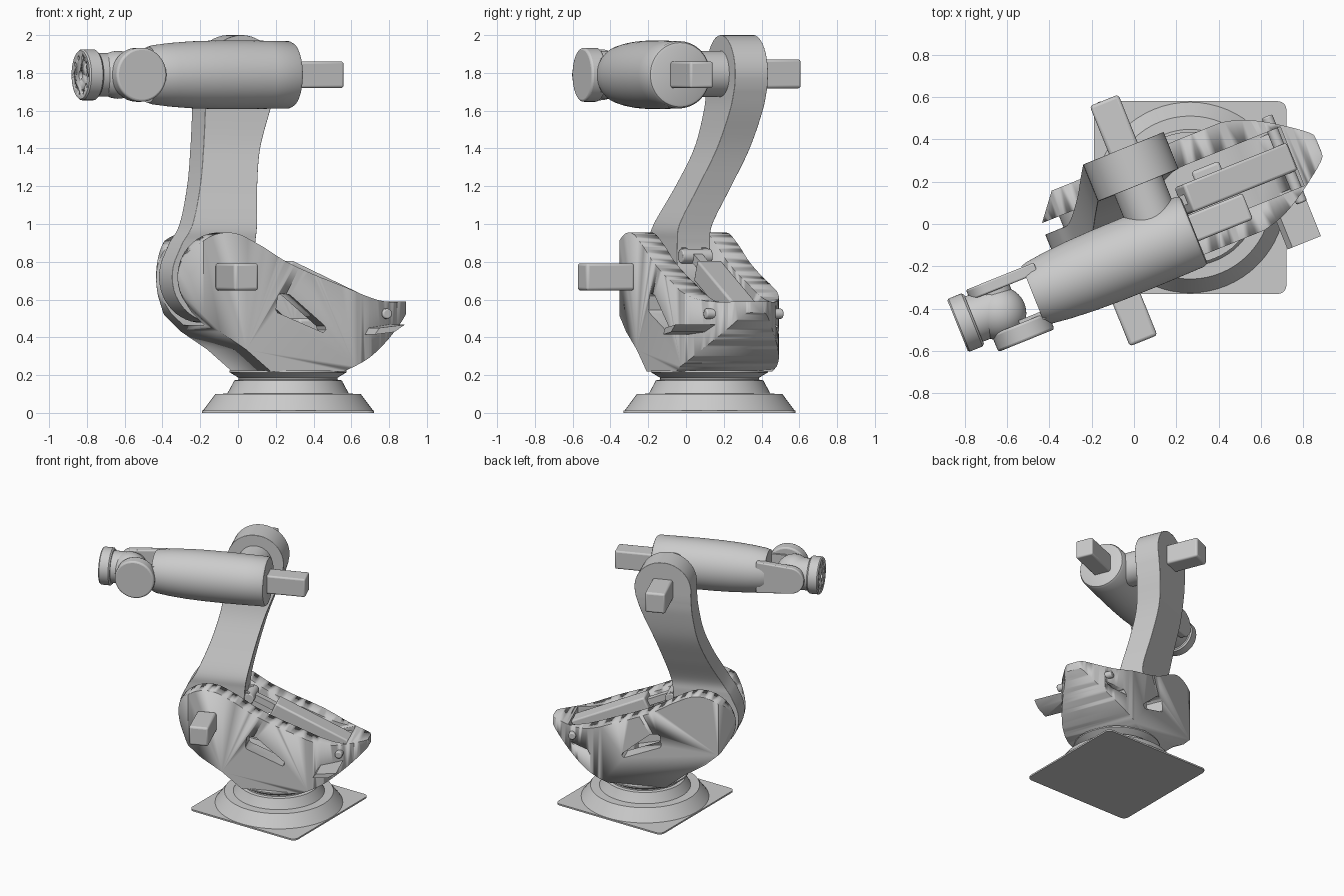
import bpy, bmesh, math
from mathutils import Matrix, Vector

if "Cube" in bpy.data.objects:
    bpy.data.objects.remove(bpy.data.objects["Cube"])

# Robot frame: a = along the arm, b = sideways, z = up; turned on the base
BASE = Matrix.Translation((0.265, 0.125, 0))
TURN = BASE @ Matrix.Rotation(math.radians(22), 4, 'Z')


def finish(name, bm, mat=TURN, bevel=0, angle=35):
    bmesh.ops.recalc_face_normals(bm, faces=bm.faces)
    bm.transform(mat)
    me = bpy.data.meshes.new(name)
    bm.to_mesh(me)
    bm.free()
    ob = bpy.data.objects.new(name, me)
    bpy.context.collection.objects.link(ob)
    if bevel:
        m = ob.modifiers.new("bevel", 'BEVEL')
        m.width, m.segments, m.limit_method = bevel, 3, 'ANGLE'
        m.angle_limit = math.radians(40)
    bpy.ops.object.select_all(action='DESELECT')
    ob.select_set(True)
    bpy.context.view_layer.objects.active = ob
    bpy.ops.object.shade_smooth_by_angle(angle=math.radians(angle))
    return ob


def prism(name, pts, lo, hi, plane='az', mat=TURN, bevel=0):
    put = {'az': lambda p, q, t: (p, t, q), 'ab': lambda p, q, t: (p, q, t),
           'bz': lambda p, q, t: (t, p, q)}[plane]
    bm = bmesh.new()
    rings = [[bm.verts.new(put(p, q, t)) for p, q in pts] for t in (lo, hi)]
    for r in rings:
        bm.faces.new(r)
    n = len(pts)
    for i in range(n):
        j = (i + 1) % n
        bm.faces.new((rings[0][i], rings[0][j], rings[1][j], rings[1][i]))
    return finish(name, bm, mat, bevel)


def arc(p, q, r, start=0, end=360, n=48):
    m = n if end - start == 360 else n + 1
    return [(p + r * math.cos(math.radians(start + (end - start) * i / n)),
             q + r * math.sin(math.radians(start + (end - start) * i / n))) for i in range(m)]


def rect(p, q, hw, hh):
    return [(p - hw, q - hh), (p + hw, q - hh), (p + hw, q + hh), (p - hw, q + hh)]


def curve(pts, n=6):
    # smooth open curve through the points
    v = [Vector(p) for p in pts]
    v = [2 * v[0] - v[1]] + v + [2 * v[-1] - v[-2]]
    out = []
    for k in range(1, len(v) - 2):
        p0, p1, p2, p3 = v[k - 1:k + 3]
        for i in range(n):
            t = i / n
            out.append(tuple(0.5 * (2 * p1 + (p2 - p0) * t + (2 * p0 - 5 * p1 + 4 * p2 - p3) * t * t
                                    + (3 * p1 - p0 - 3 * p2 + p3) * t ** 3)))
    return out + [tuple(pts[-1])]


def lathe(name, prof, mat, n=64):
    bm = bmesh.new()
    rings = [[bm.verts.new((r * math.cos(6.2831853 * i / n), r * math.sin(6.2831853 * i / n), z))
              for i in range(n)] for r, z in prof]
    for lo, hi in zip(rings, rings[1:]):
        for i in range(n):
            bm.faces.new((lo[i], lo[(i + 1) % n], hi[(i + 1) % n], hi[i]))
    bm.faces.new(rings[0])
    bm.faces.new(rings[-1])
    return finish(name, bm, mat)


def boolean(ob, cutter, op='DIFFERENCE'):
    m = ob.modifiers.new("cut", 'BOOLEAN')
    m.object, m.operation, m.solver = cutter, op, 'EXACT'
    bpy.context.view_layer.objects.active = ob
    bpy.ops.object.modifier_move_to_index(modifier="cut", index=0)
    bpy.ops.object.modifier_apply(modifier="cut")
    bpy.data.objects.remove(cutter)


# Base plate and turntable
s = 0.415
corners = [p for k, (x, y) in enumerate(((s, s), (-s, s), (-s, -s), (s, -s)))
           for p in arc(x, y, 0.04, 90 * k, 90 * k + 90, 6)]
prism("base_plate", corners, 0, 0.012, 'ab', BASE)
lathe("base_turntable", [(0.452, 0.01), (0.385, 0.10), (0.322, 0.102), (0.288, 0.165), (0.285, 0.172),
                         (0.262, 0.176), (0.262, 0.186), (0.285, 0.2), (0.31, 0.215), (0.31, 0.225)], BASE)

# Boat-shaped housing: side profile met with plan outline
PA, PZ = -0.457, 0.72
side = arc(PA, PZ, 0.235, 65, 207, 30)[::-1]
side += curve([(-0.358, 0.933), (-0.25, 0.877), (-0.125, 0.803), (0.03, 0.735), (0.166, 0.685),
               (0.34, 0.62), (0.48, 0.59), (0.67, 0.59)])[1:]
side += curve([(0.665, 0.54), (0.59, 0.465), (0.49, 0.38), (0.36, 0.29), (0.21, 0.22)])
side += [(-0.21, 0.22), (-0.35, 0.335), (-0.5, 0.43), (-0.61, 0.53)]
housing = prism("lower_housing", side, -0.4, 0.4)
half = curve([(0.656, 0.03), (0.645, 0.065), (0.571, 0.125), (0.46, 0.2), (0.36, 0.25), (0.27, 0.275)], 5)
half += [(-0.594, 0.275), (-0.69, 0.155), (-0.75, 0.155)]
plan = half + [(a, -b) for a, b in reversed(half)]
boolean(housing, prism("cut_plan", plan, 0, 1.2, 'ab'), 'INTERSECT')
channel = [(-0.8, 0.47), (-0.45, 0.465), (-0.15, 0.40), (0.1, 0.34), (0.3, 0.36), (0.52, 0.5),
           (0.52, 1.1), (-0.8, 1.1)]
boolean(housing, prism("cut_channel", channel, -0.15, 0.15))
for win in ([(-0.17, 0.62), (-0.155, 0.632), (-0.10, 0.625), (0.10, 0.46), (0.105, 0.44), (0.09, 0.425),
             (-0.17, 0.53), (-0.18, 0.545)],
            [(0.335, 0.415), (0.36, 0.45), (0.505, 0.467), (0.445, 0.428)]):
    for lo in (-0.4, 0.14):
        boolean(housing, prism("cut_window", win, lo, lo + 0.26))
bpy.ops.object.shade_smooth_by_angle(angle=math.radians(30))

# Shoulder hub and motor
prism("shoulder_hub", arc(PA, PZ, 0.15), -0.16, 0.16)
prism("shoulder_motor", rect(PA, PZ, 0.07, 0.072), -0.545, -0.27, bevel=0.015)

# Upper arm: loft that swings sideways as it rises
EA, EZ = -0.205, 1.795
rows = []
for i in range(15):
    t = math.pi * (0.04 + 0.58 * i / 14)
    rows.append((PZ - 0.243 * math.cos(t), PA, 0.243 * math.sin(t), 0.0))
mid = curve([(0.90, -0.433, 0.208, 0.0), (1.0, -0.395, 0.184, 0.008), (1.2, -0.336, 0.163, 0.10),
             (1.4, -0.284, 0.162, 0.185), (1.6, -0.233, 0.185, 0.229), (1.72, -0.21, 0.2, 0.24)], 6)
rows += [r for r in mid if r[0] > rows[-1][0] + 0.01]
for i in range(15):
    t = math.pi * (0.46 + 0.52 * i / 14)
    rows.append((EZ - 0.205 * math.cos(t), EA, 0.205 * math.sin(t), 0.24))
bm = bmesh.new()
loops = [[bm.verts.new((a + sa * w, b + sb * 0.094, z)) for sa, sb in ((-1, -1), (1, -1), (1, 1), (-1, 1))]
         for z, a, w, b in rows]
for lo, hi in zip(loops, loops[1:]):
    for i in range(4):
        bm.faces.new((lo[i], lo[(i + 1) % 4], hi[(i + 1) % 4], hi[i]))
bm.faces.new(loops[0])
bm.faces.new(loops[-1])
finish("upper_arm", bm, bevel=0.015)

# Elbow boss and motor
FB, FZ = -0.15, 1.79
prism("elbow_boss", arc(EA, EZ, 0.122), -0.15, 0.16)
prism("elbow_motor", rect(EA, EZ, 0.073, 0.077), 0.32, 0.578, bevel=0.015)

# Counterbalance cylinder, its pins and clevis
tail, head = Vector((0.48, 0.525)), Vector((-0.20, 0.83))
d = (head - tail).normalized()
n = Vector((-d.y, d.x))


def bar(name, s0, s1, h, b, bevel=0):
    p, q = tail + d * s0, tail + d * s1
    return prism(name, [tuple(v) for v in (p + n * h, q + n * h, q - n * h, p - n * h)], -b, b, bevel=bevel)


bar("balance_cylinder", -0.02, 0.56, 0.06, 0.07, 0.012)
bar("balance_rod", 0.5, 0.745, 0.025, 0.025)
prism("clevis_pin", arc(head.x, head.y, 0.038, n=24), -0.085, 0.085, bevel=0.006)
for b in (-0.07, 0.045):
    prism("clevis_lug", [(-0.36, 0.80), (-0.2, 0.795), (-0.165, 0.83), (-0.2, 0.87), (-0.36, 0.90)], b, b + 0.025)
prism("balance_pin", arc(0.48, 0.525, 0.027, n=24), -0.22, 0.22, bevel=0.008)
prism("turntable_motor", rect(0.12, 0.04, 0.07, 0.07), 0.33, 0.50, 'ab', bevel=0.015)


def along_a(a, b=FB):
    # lathe axis pointing to the wrist
    return TURN @ Matrix.Translation((a, b, FZ)) @ Matrix.Rotation(math.radians(-90), 4, 'Y')


# Forearm body and rear motor
lathe("forearm", [(0.158, 0), (0.17, 0.005), (0.178, 0.02), (0.18, 0.15), (0.182, 0.3), (0.181, 0.45),
                  (0.177, 0.58), (0.168, 0.7), (0.157, 0.79), (0.148, 0.82)], along_a(-0.04))
prism("forearm_motor", rect(FB + 0.01, FZ, 0.066, 0.07), -0.06, 0.237, 'bz', bevel=0.012)

# Wrist fork, near drive cover and far arm
prism("wrist_cover", arc(-0.97, FZ, 0.143), -0.337, -0.25, bevel=0.012)
prism("wrist_near_arm", rect(-0.88, FZ, 0.09, 0.09), -0.275, -0.235)
prism("wrist_far_arm", [(-0.80, FZ + 0.12)] + arc(-1.045, FZ, 0.1, 90, 270, 24) + [(-0.80, FZ - 0.12)],
      -0.062, -0.008, bevel=0.008)
prism("wrist_axle", arc(-1.03, FZ, 0.085), -0.27, -0.03)

# Wrist ball and tool flange with bolt holes
bm = bmesh.new()
bmesh.ops.create_uvsphere(bm, u_segments=40, v_segments=24, radius=0.127)
finish("wrist_ball", bm, along_a(-1.04, FB - 0.02))
lathe("wrist_neck", [(0.115, 0), (0.115, 0.13)], along_a(-1.045))
flange = lathe("tool_flange", [(0.125, 0), (0.135, 0.01), (0.135, 0.075), (0.128, 0.083)], along_a(-1.162))
for y, z, r in [(FB, FZ, 0.024)] + [(y, z, 0.011) for y, z in arc(FB, FZ, 0.095, n=10)]:
    boolean(flange, prism("cut_hole", arc(y, z, r, n=16), -1.3, -1.22, 'bz'))
